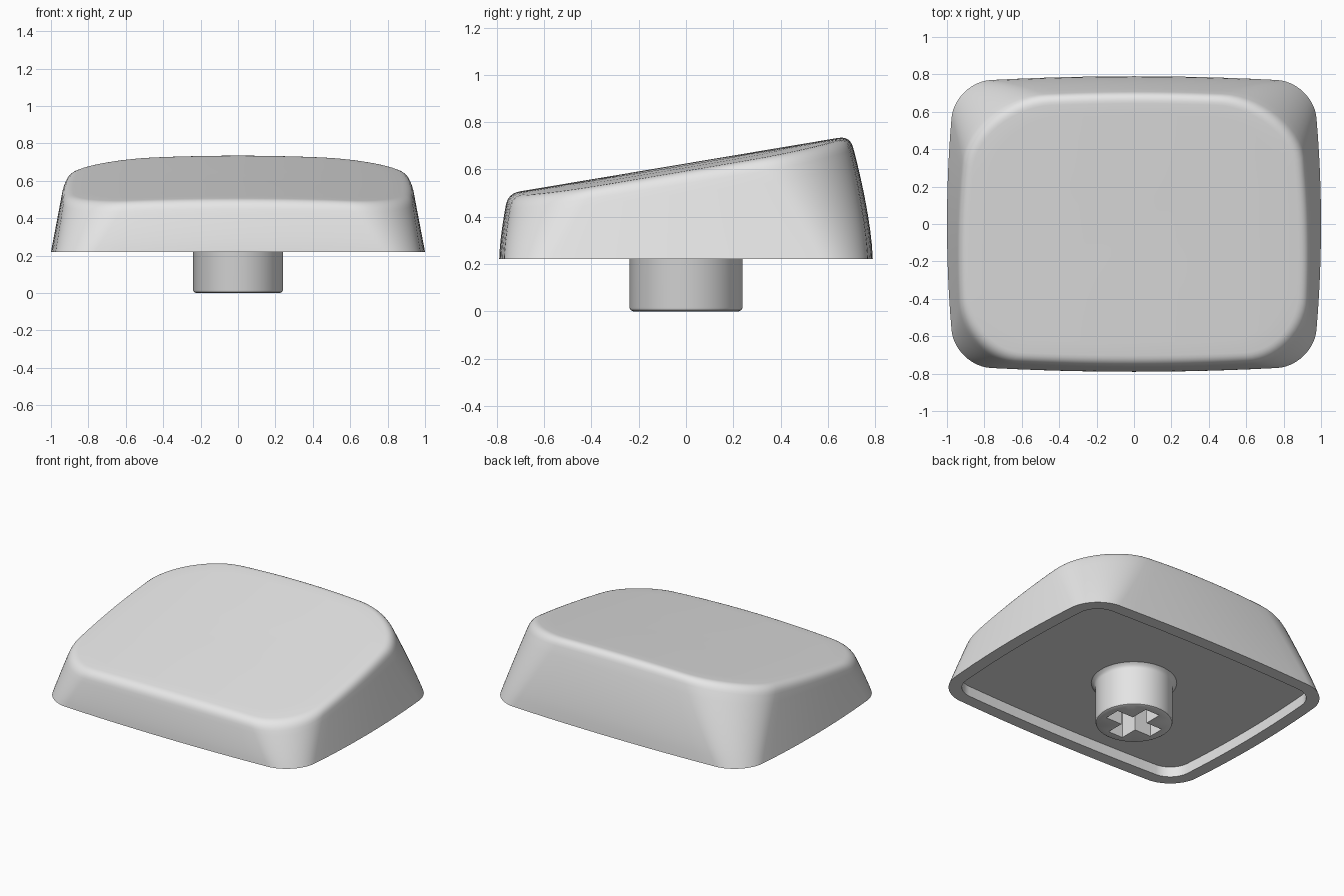
import bpy, bmesh, math
from mathutils import Vector

if "Cube" in bpy.data.objects:
    bpy.data.objects.remove(bpy.data.objects["Cube"])

grey = bpy.data.materials.new("light_grey_plastic")
grey.use_nodes = True
grey.diffuse_color = (0.8, 0.8, 0.8, 1)
grey.node_tree.nodes["Principled BSDF"].inputs["Base Color"].default_value = (0.8, 0.8, 0.8, 1)

BASE, RECESS = 0.22, 0.29


def finish(bm, name):
    bmesh.ops.recalc_face_normals(bm, faces=bm.faces)
    mesh = bpy.data.meshes.new(name)
    bm.to_mesh(mesh)
    bm.free()
    mesh.materials.append(grey)
    obj = bpy.data.objects.new(name, mesh)
    bpy.context.collection.objects.link(obj)
    bpy.ops.object.select_all(action='DESELECT')
    obj.select_set(True)
    bpy.context.view_layer.objects.active = obj
    bpy.ops.object.shade_smooth_by_angle(angle=math.radians(35))
    return obj


def add_ring(bm, points):
    return [bm.verts.new(p) for p in points]


def bridge(bm, a, b):
    for i in range(len(a)):
        j = (i + 1) % len(a)
        bm.faces.new((a[i], a[j], b[j], b[i]))


def top_z(x, y):
    # tilted, gently crowned typing surface
    return 0.625 + 0.168 * y - 0.04 * x * x


# Direction list round a rounded rectangle: corner arcs, then straight sides
CORNER, SIDE = 14, 12
signs = [(1, 1), (-1, 1), (-1, -1), (1, -1)]
track = []
for q in range(4):
    here, there = Vector(signs[q]), Vector(signs[(q + 1) % 4])
    for k in range(CORNER + 1):
        a = math.pi / 2 * (q + k / CORNER)
        track.append((here, math.cos(a), math.sin(a)))
    a = math.pi / 2 * (q + 1)
    for k in range(1, SIDE):
        track.append((here.lerp(there, k / SIDE), math.cos(a), math.sin(a)))


def outline(step, z, margin=0.0):
    # wall position at a height: tapers in, with growing corner radius
    centre, c, s = step
    h = max(z - BASE, 0)
    hx = 1.0 - 0.19 * h - margin
    hy = 0.79 - 0.085 * (h / 0.48) ** 1.5 - margin
    r = 0.2 + 0.45 * h - margin * 0.8
    x = centre.x * (hx - r) + r * c
    y = centre.y * (hy - r) + r * s
    bow = 0.04 + 0.08 * h
    return x * (1 - (bow + 0.03) * y * y), y * (1 - bow * x * x)


def rim_height(step):
    z = 0.6
    for _ in range(15):
        z = top_z(*outline(step, z))
    return z


# Cap shell
bm = bmesh.new()
FILLET = 0.05
rims = [rim_height(s) for s in track]
rings = []
# recessed underside and flat bottom lip
for z in (RECESS, BASE):
    rings.append(add_ring(bm, [(*outline(s, BASE, 0.085), z) for s in track]))
bm.faces.new(rings[0])
# curved outer wall
WALL = 8
for k in range(WALL + 1):
    pts = []
    for s, rim in zip(track, rims):
        z = BASE + (rim - FILLET - BASE) * k / WALL
        pts.append((*outline(s, z), z))
    rings.append(add_ring(bm, pts))
# rounded rim
ARC = 6
for k in range(1, ARC + 1):
    t = k / ARC
    pts = []
    for s, rim in zip(track, rims):
        low = Vector((*outline(s, rim - FILLET), rim - FILLET))
        edge = Vector((*outline(s, rim), rim))
        x, y = outline(s, rim, FILLET)
        inner = Vector((x, y, top_z(x, y)))
        pts.append(low * (1 - t) ** 2 + edge * 2 * t * (1 - t) + inner * t * t)
    rings.append(add_ring(bm, pts))
# crowned top
last = [v.co.copy() for v in rings[-1]]
for f in (0.9, 0.75, 0.5, 0.25):
    rings.append(add_ring(bm, [(p.x * f, p.y * f, top_z(p.x * f, p.y * f)) for p in last]))
for a, b in zip(rings, rings[1:]):
    bridge(bm, a, b)
hub = bm.verts.new((0, 0, top_z(0, 0)))
for i, v in enumerate(rings[-1]):
    bm.faces.new((v, rings[-1][(i + 1) % len(track)], hub))
finish(bm, "key_cap")

# Stem with a cross-shaped socket
bm = bmesh.new()
N = 64
profile = [(0.265, RECESS), (0.248, 0.278), (0.24, 0.26), (0.24, 0.016),
           (0.235, 0.005), (0.225, 0)]
rings = []
for r, z in profile:
    rings.append(add_ring(bm, [(r * math.cos(math.tau * i / N), r * math.sin(math.tau * i / N), z)
                               for i in range(N)]))
for a, b in zip(rings, rings[1:]):
    bridge(bm, a, b)
ARM, HALF = 0.178, 0.055
cross = []
for q in range(4):
    c, s = round(math.cos(q * math.pi / 2)), round(math.sin(q * math.pi / 2))
    for x, y in ((ARM, -HALF), (ARM, HALF), (HALF, HALF)):
        cross.append((x * c - y * s, x * s + y * c))
mouth = add_ring(bm, [(x, y, 0) for x, y in cross])
floor = add_ring(bm, [(x, y, 0.27) for x, y in cross])
bridge(bm, mouth, floor)
bm.faces.new(floor)
rim_edges = [e for e in bm.edges if all(abs(v.co.z) < 1e-5 for v in e.verts)]
bmesh.ops.triangle_fill(bm, edges=rim_edges, use_beauty=True)
finish(bm, "stem")
